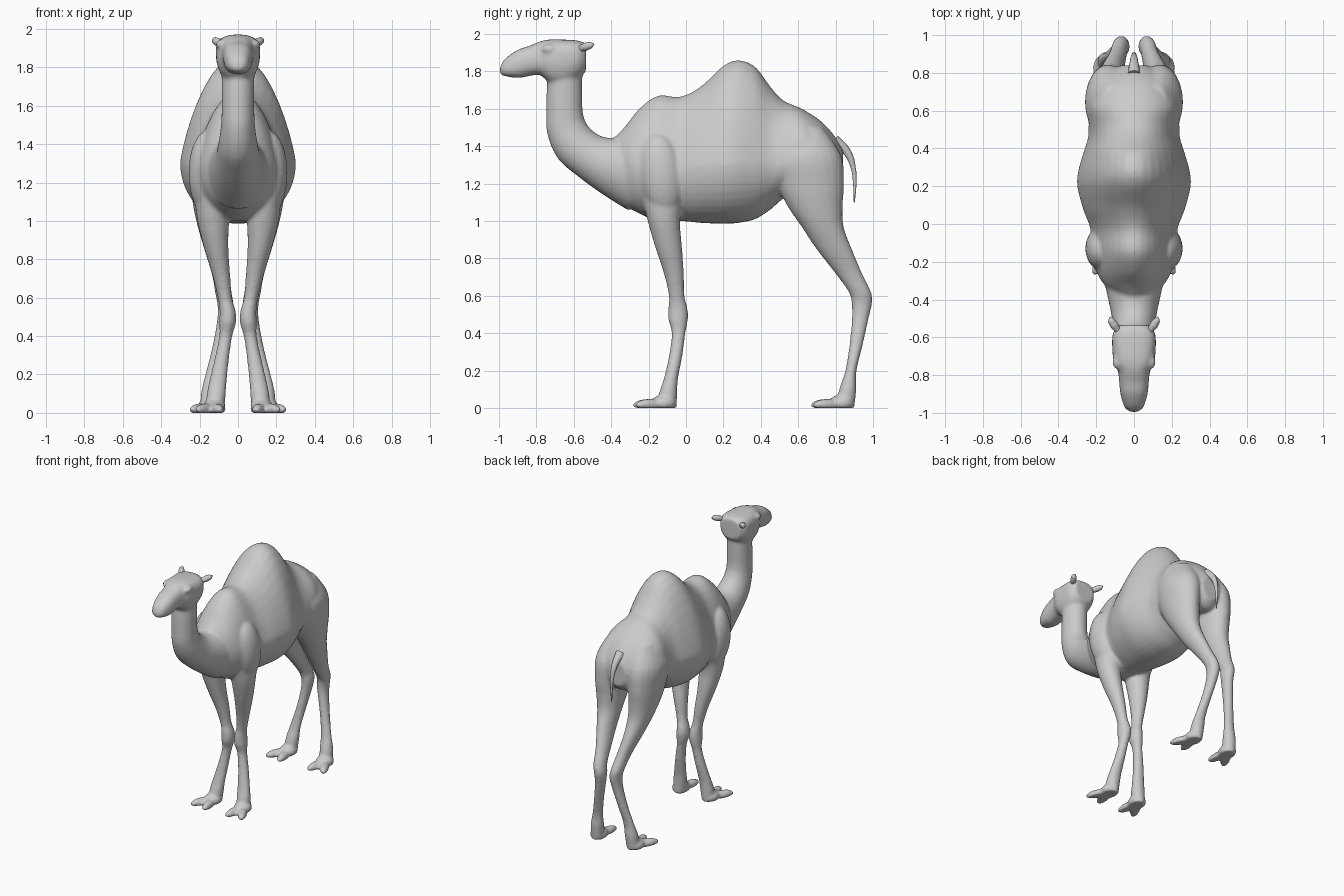
import bpy, bmesh, math
from mathutils import Vector, Matrix

bm = bmesh.new()


def smooth_keys(keys, n=5):
    """Catmull-Rom interpolation through the stations."""
    out = []
    for i in range(len(keys) - 1):
        a, b = keys[max(i - 1, 0)], keys[i]
        c, d = keys[i + 1], keys[min(i + 2, len(keys) - 1)]
        for k in range(n):
            t = k / n
            out.append([0.5 * (2 * q + (r - p) * t + (2 * p - 5 * q + 4 * r - s) * t * t
                               + (3 * q - p - 3 * r + s) * t ** 3)
                        for p, q, r, s in zip(a, b, c, d)])
    return out + [list(keys[-1])]


def loft(keys, ring, side=1, seg=40):
    """Skin rings through the stations and close both ends."""
    loops = []
    for k in smooth_keys(keys):
        loop = []
        for j in range(seg):
            a = 2 * math.pi * j / seg
            v = ring(k, math.cos(a), math.sin(a))
            loop.append(bm.verts.new((v[0] * side, v[1], max(v[2], 0))))
        loops.append(loop)
    for a, b in zip(loops, loops[1:]):
        for j in range(seg):
            bm.faces.new((a[j], a[j - 1], b[j - 1], b[j]))
    bm.faces.new(loops[0])
    bm.faces.new(loops[-1][::-1])


def blob(loc, size, turn=0, axis='Z'):
    """Ellipsoid, flattened where it would go under the ground."""
    m = Matrix.Translation(loc) @ Matrix.Rotation(turn, 4, axis) @ Matrix.Diagonal((*size, 1))
    r = bmesh.ops.create_uvsphere(bm, u_segments=24, v_segments=16, radius=1, matrix=m)
    for v in r['verts']:
        v.co.z = max(v.co.z, 0)


def trunk_ring(k, c, s):      # y, bottom, middle, top, half width, top shape
    y, zb, zm, zt, w, p = k
    z = zm + (zt - zm) * s ** p if s > 0 else zm + (zm - zb) * s
    return w * c, y, z


def head_ring(k, c, s):       # same stations, boxier section
    y, zb, zm, zt, w, p = k
    x = w * math.copysign(abs(c) ** 0.75, c)
    z = zm + (zt - zm) * s ** p if s > 0 else zm + (zm - zb) * s
    return x, y, z


def neck_ring(k, c, s):       # y, z, tilt of ring in degrees, half width, half depth
    y, z, tilt, rx, rn = k
    a = math.radians(tilt)
    return rx * c, y + rn * s * math.cos(a), z + rn * s * math.sin(a)


def leg_ring(k, c, s):        # x, y, z, half width, half depth
    return k[0] + k[3] * c, k[1] + k[4] * s, k[2]


# trunk with hump
loft([(-.40, 1.18, 1.30, 1.43, .07, 1), (-.33, 1.09, 1.30, 1.50, .15, 1.1),
      (-.25, 1.04, 1.28, 1.60, .20, 1.4), (-.15, 1.00, 1.25, 1.67, .225, 1.5),
      (-.03, 1.00, 1.27, 1.665, .23, 1.5), (.08, .99, 1.29, 1.72, .27, 1.5),
      (.20, .985, 1.30, 1.83, .30, 1.6), (.28, .99, 1.30, 1.86, .295, 1.6),
      (.37, 1.01, 1.30, 1.825, .27, 1.6), (.45, 1.06, 1.30, 1.72, .245, 1.5),
      (.52, 1.12, 1.30, 1.645, .24, 1.2), (.62, 1.17, 1.35, 1.60, .24, 1),
      (.72, 1.15, 1.33, 1.535, .215, 1), (.79, 1.15, 1.30, 1.46, .16, 1),
      (.84, 1.20, 1.30, 1.38, .07, 1)], trunk_ring)

# neck
loft([(-.645, 1.82, 0, .085, .09), (-.65, 1.68, 0, .085, .096), (-.65, 1.58, 3, .085, .098),
      (-.64, 1.50, 18, .088, .107), (-.595, 1.41, 42, .10, .118), (-.50, 1.34, 56, .115, .128),
      (-.38, 1.30, 66, .14, .17), (-.25, 1.28, 75, .17, .23)], neck_ring)

# head
loft([(-.995, 1.785, 1.80, 1.82, .02, .8), (-.97, 1.775, 1.81, 1.865, .05, .8),
      (-.90, 1.765, 1.83, 1.915, .072, .8), (-.84, 1.775, 1.85, 1.935, .078, .8),
      (-.78, 1.78, 1.86, 1.96, .085, .8), (-.73, 1.74, 1.86, 1.97, .107, .7),
      (-.66, 1.72, 1.87, 1.97, .115, .65), (-.58, 1.76, 1.88, 1.965, .112, .65),
      (-.535, 1.80, 1.88, 1.95, .08, .7)], head_ring)

front_leg = [(.13, -.12, 1.2, .10, .13), (.13, -.12, 1.02, .085, .09), (.115, -.095, .87, .065, .073),
             (.088, -.065, .72, .047, .054), (.068, -.05, .60, .037, .042),
             (.054, -.043, .53, .042, .052), (.054, -.042, .47, .044, .052),
             (.064, -.04, .40, .034, .037), (.085, -.055, .28, .038, .036),
             (.105, -.08, .16, .046, .038), (.115, -.095, .08, .05, .048), (.12, -.10, .0, .045, .05)]
rear_leg = [(.12, .63, 1.5, .06, .10), (.13, .64, 1.35, .125, .19), (.14, .665, 1.2, .11, .18),
            (.137, .69, 1.08, .097, .148), (.13, .73, .97, .08, .113), (.115, .792, .85, .06, .095),
            (.09, .87, .72, .046, .072), (.075, .93, .62, .043, .06), (.065, .94, .56, .042, .055),
            (.072, .932, .48, .037, .045), (.10, .91, .34, .035, .036), (.13, .882, .20, .041, .03),
            (.145, .865, .10, .048, .046), (.15, .85, .0, .045, .05)]

for side in (1, -1):
    # legs
    loft(front_leg, leg_ring, side, 24)
    loft(rear_leg, leg_ring, side, 24)
    # shoulder muscle
    blob((side * .16, -.13, 1.25), (.098, .12, .22), .12, 'X')
    # two splayed toes and a heel pad on each foot
    for x, y in ((.12, -.10), (.15, .85)):
        blob((side * (x + .005), y - .02, .025), (.062, .07, .045))
        blob((side * (x - .012), y - .095, .015), (.034, .092, .035), side * -.15)
        blob((side * (x + .05), y - .09, .015), (.034, .092, .035), side * .5)
    # brow
    blob((side * .09, -.73, 1.92), (.025, .04, .025))

bmesh.ops.recalc_face_normals(bm, faces=bm.faces)
mesh = bpy.data.meshes.new("camel_body")
bm.to_mesh(mesh)
bm.free()
body = bpy.data.objects.new("camel_body", mesh)
bpy.context.collection.objects.link(body)
rm = body.modifiers.new("fuse", 'REMESH')
rm.mode = 'VOXEL'
rm.voxel_size = 0.01
rm.use_smooth_shade = True
sm = body.modifiers.new("soften", 'SMOOTH')
sm.factor = 0.5
sm.iterations = 8


def tapered_curve(name, pts):
    """Smooth tapered tube; each point is x, y, z, radius."""
    cu = bpy.data.curves.new(name, 'CURVE')
    cu.dimensions = '3D'
    cu.bevel_depth = 1
    cu.bevel_resolution = 4
    cu.use_fill_caps = True
    sp = cu.splines.new('BEZIER')
    sp.bezier_points.add(len(pts) - 1)
    for bp, p in zip(sp.bezier_points, pts):
        bp.co = p[:3]
        bp.radius = p[3]
        bp.handle_left_type = bp.handle_right_type = 'AUTO'
    ob = bpy.data.objects.new(name, cu)
    bpy.context.collection.objects.link(ob)
    return ob


# tail
tapered_curve("tail", [(0, .79, 1.43, .035), (0, .86, 1.37, .022), (0, .895, 1.28, .013),
                       (0, .902, 1.20, .009), (0, .90, 1.10, .003)])
# ears
for side, label in ((1, "left"), (-1, "right")):
    tapered_curve("ear_" + label, [(side * .08, -.57, 1.92, .016), (side * .105, -.535, 1.932, .022),
                                   (side * .12, -.51, 1.94, .018), (side * .124, -.492, 1.945, .005)])
